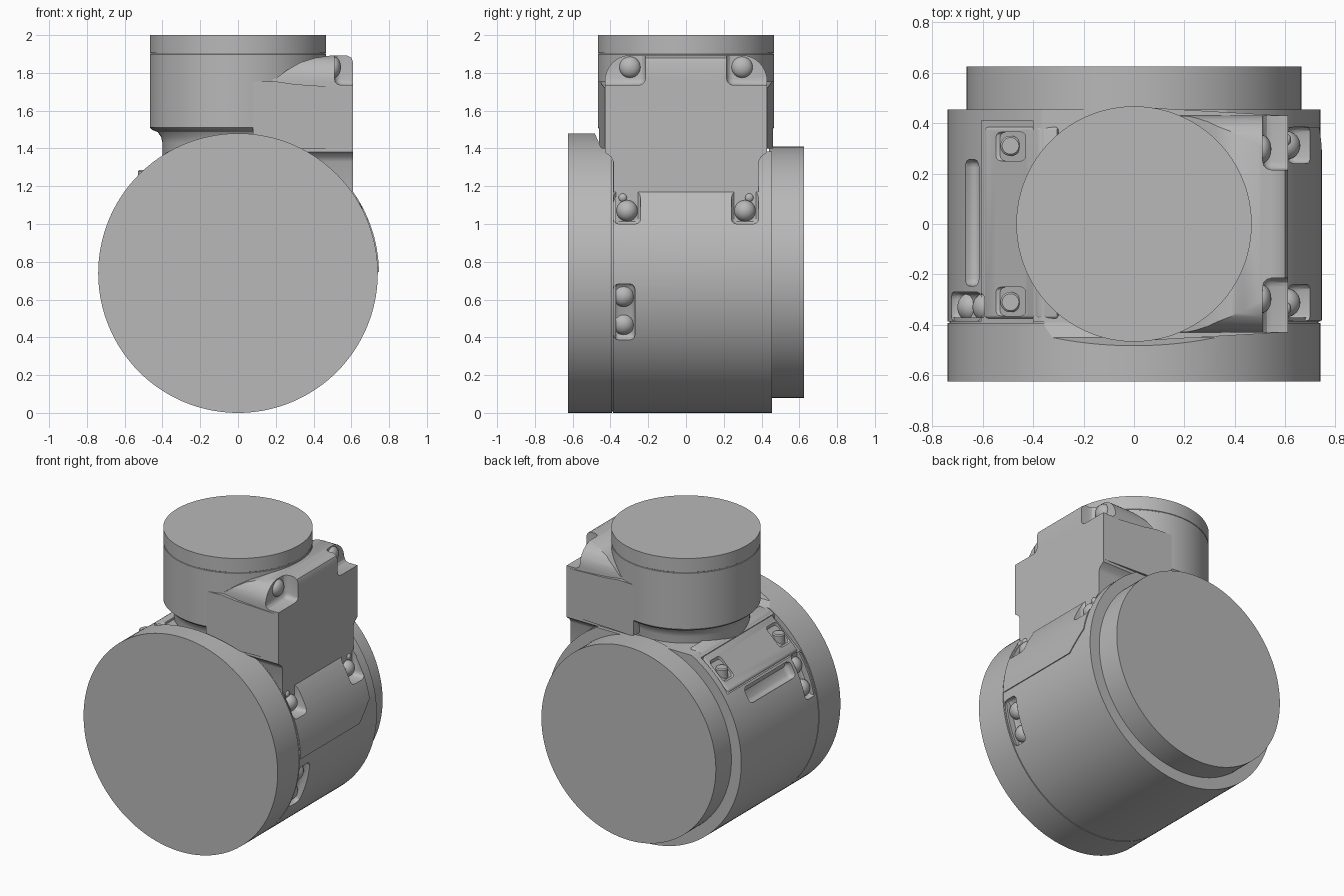
import bpy, bmesh, math
from mathutils import Vector, Matrix

cube = bpy.data.objects.get("Cube")
if cube:
    bpy.data.objects.remove(cube, do_unlink=True)

grey = bpy.data.materials.new("light_grey")
grey.use_nodes = True
COLOUR = (0.48, 0.48, 0.48, 1)
grey.diffuse_color = COLOUR
grey.node_tree.nodes["Principled BSDF"].inputs["Base Color"].default_value = COLOUR

CZ = 0.74      # height of the drum axis
R = 0.74       # drum radius


def finish(name, bm):
    bmesh.ops.recalc_face_normals(bm, faces=bm.faces)
    me = bpy.data.meshes.new(name)
    bm.to_mesh(me)
    bm.free()
    me.materials.append(grey)
    ob = bpy.data.objects.new(name, me)
    bpy.context.collection.objects.link(ob)
    return ob


def apply(ob, mod):
    bpy.context.view_layer.objects.active = ob
    bpy.ops.object.modifier_apply(modifier=mod.name)


def prism(name, pts, axis, lo, hi):
    """Extrude an outline: axis x takes (y,z) points, axis y takes (x,z)."""
    bm = bmesh.new()
    put = (lambda p, t: (t, *p)) if axis == "x" else (lambda p, t: (p[0], t, p[1]))
    face = bm.faces.new([bm.verts.new(put(p, lo)) for p in pts])
    ext = bmesh.ops.extrude_face_region(bm, geom=[face])
    step = Vector(put((0, 0), hi - lo))
    bmesh.ops.translate(bm, vec=step, verts=[v for v in ext["geom"] if isinstance(v, bmesh.types.BMVert)])
    return finish(name, bm)


def drum_part(name, r, y0, y1, cz=CZ):
    n = 144
    ring = [(r * math.cos(math.tau * i / n), cz + r * math.sin(math.tau * i / n)) for i in range(n)]
    return prism(name, ring, "y", y0, y1)


def box(name, x, y, z):
    return prism(name, [(y[0], z[0]), (y[1], z[0]), (y[1], z[1]), (y[0], z[1])], "x", *x)


def bevel(ob, width, segments=3):
    m = ob.modifiers.new("bevel", "BEVEL")
    m.width, m.segments, m.limit_method = width, segments, "ANGLE"
    apply(ob, m)
    return ob


def boolean(ob, tool, op="DIFFERENCE"):
    m = ob.modifiers.new("bool", "BOOLEAN")
    m.operation, m.object, m.solver = op, tool, "EXACT"
    apply(ob, m)


def remove(*tools):
    for t in tools:
        bpy.data.objects.remove(t, do_unlink=True)


def radial_box(name, angle, length, y, r0):
    """Rounded box sunk into the drum at an angle around its axis."""
    ob = bevel(box(name, (r0, 0.85), y, (-length / 2, length / 2)), 0.03)
    ob.data.transform(Matrix.Translation((0, 0, CZ)) @ Matrix.Rotation(-math.radians(angle), 4, "Y"))
    return ob


def dome(name, loc, direction, r, h):
    bm = bmesh.new()
    bmesh.ops.create_uvsphere(bm, u_segments=24, v_segments=12, radius=r)
    rot = Vector(direction).to_track_quat("Z", "Y").to_matrix().to_4x4()
    bm.transform(Matrix.Translation(loc) @ rot @ Matrix.Diagonal((1, 1, h / r, 1)))
    return finish(name, bm)


def lathe(name, profile, x=0, y=0):
    n = 96
    bm = bmesh.new()
    rings = [[bm.verts.new((x + r * math.cos(math.tau * i / n), y + r * math.sin(math.tau * i / n), z))
              for i in range(n)] for r, z in profile]
    for a, b in zip(rings, rings[1:]):
        for i in range(n):
            bm.faces.new((a[i], a[(i + 1) % n], b[(i + 1) % n], b[i]))
    bm.faces.new(rings[0])
    bm.faces.new(rings[-1])
    return finish(name, bm)


# Main drum, front cap and back cap
drum = drum_part("main_drum", R, -0.386, 0.455)
seam = drum_part("seam_ring", R - 0.008, -0.40, -0.37)
front_cap = drum_part("front_cap", R, -0.625, -0.392)
back_cap = drum_part("back_cap", 0.665, 0.44, 0.625, 0.745)

# Clearance across the top for the upper housing
clear = prism("clearance_cutter", [(-0.485, 1.485), (-0.45, 1.405), (-0.39, 1.385), (0.5, 1.385),
                                   (0.5, 1.6), (-0.485, 1.6)], "x", -0.7, 0.7)
for ob in (drum, seam, front_cap):
    boolean(ob, clear)
remove(clear)

# Sloped recess and saddle plate on the left-hand slope of the drum
recess = prism("recess_cutter", [(-0.605, 1.15), (-0.40, 1.33), (-0.40, 1.6), (-0.605, 1.6)], "y", -0.45, 0.41)
boolean(drum, recess)
boolean(seam, recess)
remove(recess)
plate = prism("saddle_plate", [(-0.59, 1.10), (-0.59, 1.175), (-0.42, 1.335), (-0.38, 1.38), (-0.30, 1.40),
                               (-0.30, 1.10)], "y", -0.375, 0.385)
bevel(plate, 0.012)
for s in (-1, 1):
    y = 0.31 * s
    pocket = bevel(box("pocket_cutter", (-0.66, -0.43), sorted((y - 0.06 * s, y + 0.055 * s)), (1.215, 1.6)), 0.02)
    boolean(plate, pocket)
    remove(pocket)
    lathe("saddle_bolt_" + ("front" if s < 0 else "back"),
          [(0.04, 1.15), (0.04, 1.278), (0.033, 1.285)], -0.49, y)

# Pockets with bolt pairs around the front of the drum, and the long slot
for side, mid, length, angles in (("left", -16.5, 0.31, (-10.3, -23.5)), ("right", 156.5, 0.30, (163, 150))):
    cut = radial_box("pair_cutter", mid, length, (-0.384, -0.27), 0.685)
    boolean(drum, cut)
    remove(cut)
    for i, a in enumerate(angles):
        d = Vector((math.cos(math.radians(a)), 0, math.sin(math.radians(a))))
        dome(f"{side}_drum_bolt_{i + 1}", Vector((0, -0.33, CZ)) + d * 0.68, d, 0.057, 0.05)
slot = radial_box("slot_cutter", 150.5, 0.11, (-0.245, 0.255), 0.69)
boolean(drum, slot)
remove(slot)

# Upper housing with its neck
lathe("upper_housing", [(0.40, 1.22), (0.40, 1.43), (0.407, 1.46), (0.425, 1.487), (0.452, 1.497), (0.467, 1.512),
                        (0.467, 1.898), (0.464, 1.90), (0.464, 1.904), (0.467, 1.906), (0.467, 2.0)])

# Connector block: side outline intersected with the front outline
arc = [(0.29 + 0.14 * math.cos(t), 1.755 + 0.14 * math.sin(t)) for t in [math.pi / 16 * i for i in range(9)]]
half = [(0.385, 1.0), (0.385, 1.33), (0.397, 1.355), (0.43, 1.38)] + arc
block = prism("connector_block", half + [(-y, z) for y, z in reversed(half)], "x", 0.1, 0.61)
front = prism("block_outline", [(0.05, 0.9), (0.05, 1.755), (0.20, 1.77), (0.26, 1.815), (0.33, 1.855), (0.41, 1.88),
                                (0.50, 1.893), (0.575, 1.893), (0.60, 1.88), (0.61, 1.855), (0.61, 0.9)],
              "y", -0.6, 0.6)
boolean(block, front, "INTERSECT")
remove(front)
# Side webs that blend the block into the housing
for s in (-1, 1):
    web = prism("block_web_" + ("front" if s < 0 else "back"),
                [(0.08, 1.40), (0.08, 1.755), (0.20, 1.755), (0.30, 1.74), (0.60, 1.72), (0.60, 1.40)],
                "y", *sorted((0.35 * s, 0.43 * s)))
    for v in web.data.vertices:
        if abs(v.co.y) > 0.4 and v.co.x < 0.5:
            v.co.y = s * (0.43 + (0.6 - v.co.x) * 0.058)

# Lower flap wrapped over the drum
flap = drum_part("lower_flap", R + 0.006, -0.5, 0.5)
shape = prism("flap_outline", [(-0.383, 0.745), (0.26, 0.745), (0.385, 0.87), (0.385, 1.30), (-0.383, 1.30)],
              "x", 0.5, 0.9)
boolean(flap, shape, "INTERSECT")
remove(shape)

# Corner notches and their bolts
for s, end in ((-1, "front"), (1, "back")):
    top = bevel(box("top_notch", (0.51, 0.8), sorted((0.215 * s, 0.60 * s)), (1.735, 2.1)), 0.035)
    boolean(block, top)
    low = bevel(box("low_notch", (0.605, 0.9), sorted((0.24 * s, 0.385 * s)), (1.0, 1.25)), 0.03)
    for ob in (flap, drum):
        boolean(ob, low)
    remove(top, low)
    dome("upper_block_bolt_" + end, (0.505, 0.297 * s, 1.83), (1, 0, 0), 0.057, 0.04)
    dome("lower_block_bolt_" + end, (0.605, 0.312 * s, 1.07), (1, 0, 0), 0.057, 0.055)
    dome("locating_pin_" + end, (0.608, 0.335 * s, 1.14), (1, 0, 0), 0.022, 0.015)

# Smooth curved faces, keep edges sharp
for ob in bpy.context.scene.objects:
    ob.select_set(ob.type == "MESH")
bpy.context.view_layer.objects.active = drum
bpy.ops.object.shade_smooth_by_angle(angle=math.radians(30))
bpy.ops.object.select_all(action="DESELECT")
